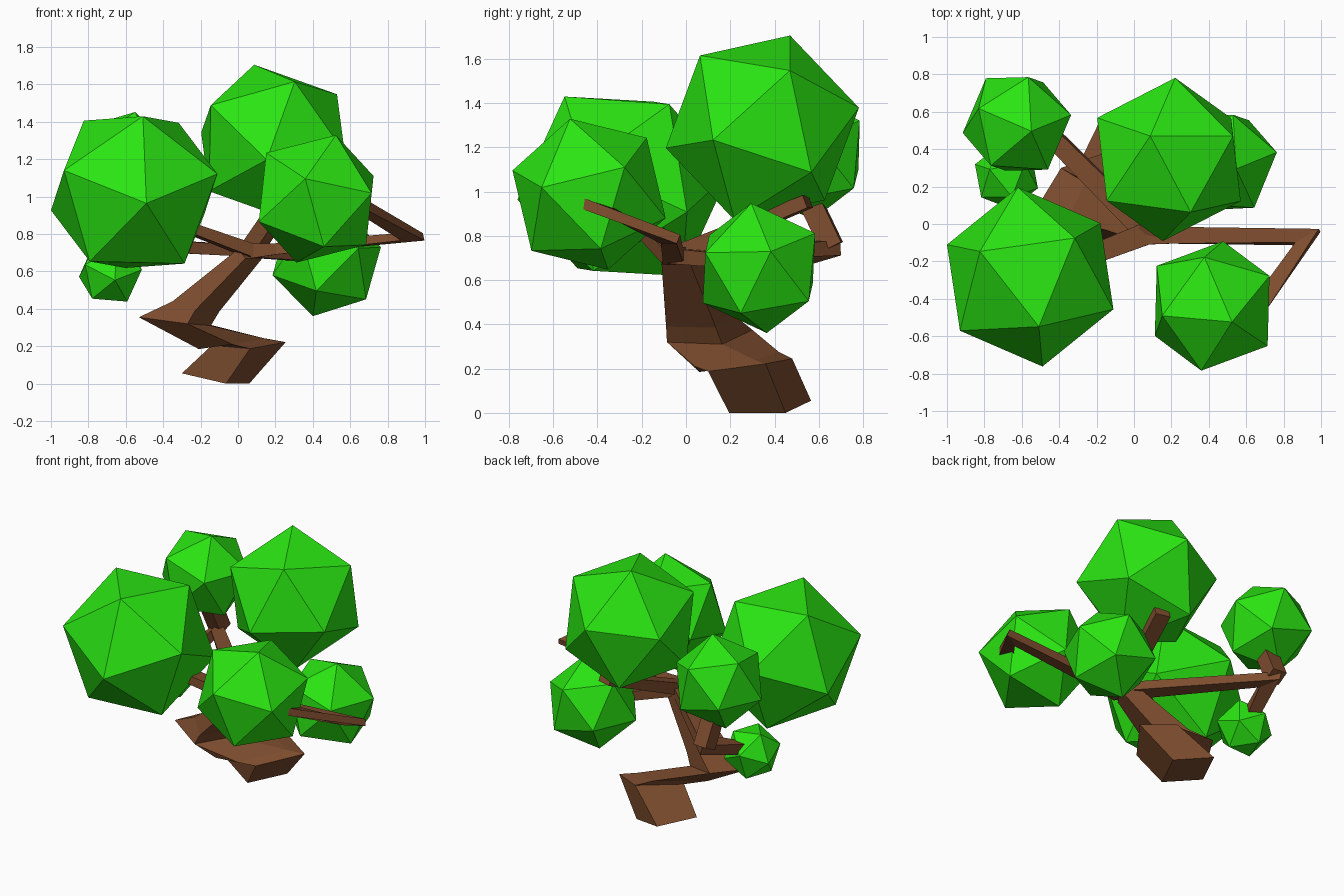
import bpy, bmesh
from mathutils import Vector, Matrix

if "Cube" in bpy.data.objects:
    bpy.data.objects.remove(bpy.data.objects["Cube"])


def material(name, color):
    m = bpy.data.materials.new(name)
    m.diffuse_color = (*color, 1)
    m.use_nodes = True
    m.node_tree.nodes["Principled BSDF"].inputs["Base Color"].default_value = m.diffuse_color
    return m


LEAF = material("leaf_green", (0.023, 0.78, 0.006))
BARK = material("bark_brown", (0.21, 0.075, 0.028))


def finish(bm, name, mat):
    bmesh.ops.recalc_face_normals(bm, faces=bm.faces)
    me = bpy.data.meshes.new(name)
    bm.to_mesh(me)
    bm.free()
    me.materials.append(mat)
    ob = bpy.data.objects.new(name, me)
    bpy.context.collection.objects.link(ob)


def frame(a, b):
    """Orthonormal frame with first axis along a, second towards b."""
    x = a.normalized()
    y = (b - x * b.dot(x)).normalized()
    return Matrix((x, y, x.cross(y))).transposed()


def foliage(name, center, radius, corner, neighbour):
    """Icosahedron turned so that two adjacent corners point the given ways."""
    bm = bmesh.new()
    bmesh.ops.create_icosphere(bm, subdivisions=1, radius=radius)
    bm.verts.ensure_lookup_table()
    v = bm.verts[0]
    src = frame(v.co, v.link_edges[0].other_vert(v).co)
    rot = frame(Vector(corner), Vector(neighbour)) @ src.transposed()
    bmesh.ops.transform(bm, matrix=Matrix.Translation(center) @ rot.to_4x4(), verts=bm.verts)
    finish(bm, name, LEAF)


def loft(name, rings):
    """Four-sided skin through a list of rings."""
    bm = bmesh.new()
    vs = [[bm.verts.new(p) for p in r] for r in rings]
    for r, s in zip(vs, vs[1:]):
        for i in range(4):
            j = (i + 1) % 4
            bm.faces.new((r[i], r[j], s[j], s[i]))
    bm.faces.new(vs[0])
    bm.faces.new(vs[-1])
    finish(bm, name, BARK)


def branch(name, path):
    """Square branch along (x, y, z, half width, half height) points."""
    pts = [Vector(p[:3]) for p in path]
    dirs = [(b - a).normalized() for a, b in zip(pts, pts[1:])]
    rings = []
    for i, p in enumerate(pts):
        d0, d1 = dirs[max(i - 1, 0)], dirs[min(i, len(dirs) - 1)]
        t = (d0 + d1).normalized()
        stretch = min(1 / max(t.dot(d0), 0.3), 1.6)
        side = t.cross(Vector((0, 0, 1))).normalized()
        up = side.cross(t)
        w, h = path[i][3] * stretch, path[i][4]
        rings.append([p + side * w * a + up * h * b for a, b in ((1, 1), (-1, 1), (-1, -1), (1, -1))])
    loft(name, rings)


# Foliage: centre, radius, and two adjacent corners relative to the centre
foliage("foliage_front_left", (-.555, -.283, 1.024), .487, (.443, -.172, .097), (.067, -.482, -.06))
foliage("foliage_top", (.187, .345, 1.288), .447, (-.1, .125, .416), (.118, -.285, .325))
foliage("foliage_front_right", (.418, -.438, .988), .367, (.107, -.087, .345), (-.06, -.345, .102))
foliage("foliage_low_right", (.474, .33, .654), .304, (.289, .053, .075), (.075, -.034, .29))
foliage("foliage_back_left", (-.626, .535, 1.163), .302, (.289, .048, .07), (.054, .25, .157))
foliage("foliage_low_left", (-.682, .255, .591), .181, (-.168, .064, -.019), (-.029, .11, -.141))

# Zigzag trunk, tapering upwards
loft("trunk", [
    [(-.064, .195, 0), (.06, .45, 0), (-.176, .565, .055), (-.30, .31, .055)],
    [(.064, .10, .187), (.255, .36, .222), (.05, .48, .245), (-.14, .22, .205)],
    [(-.03, .04, .21), (.15, .31, .24), (-.04, .42, .275), (-.21, .06, .185)],
    [(-.27, -.086, .32), (-.145, .163, .31), (-.39, .30, .375), (-.53, .07, .355)],
    [(-.23, -.09, .39), (-.10, .135, .385), (-.26, .22, .44), (-.35, .03, .44)],
    [(.04, -.11, .67), (.13, .02, .67), (.06, .04, .75), (0, -.08, .72)],
])

# Branches spreading from the top of the trunk
hub = (.07, -.05, .71)
branch("branch_right", [(*hub, .06, .04), (.2, -.06, .72, .045, .03), (.93, -.07, .785, .045, .022),
                        (.66, -.45, .95, .045, .025)])
branch("branch_front_left", [(*hub, .06, .035), (-.5, -.27, .92, .045, .022)])
branch("branch_back_left", [(*hub, .06, .03), (-.59, .62, .745, .05, .035), (-.66, .36, .65, .04, .035)])
branch("twig_back_left", [(-.6, .66, .75, .05, .05), (-.61, .55, .98, .05, .05)])
branch("branch_top", [(*hub, .05, .04), (.23, .55, .955, .05, .03)])
branch("branch_low_right", [(*hub, .05, .035), (.42, .28, .68, .04, .03)])
